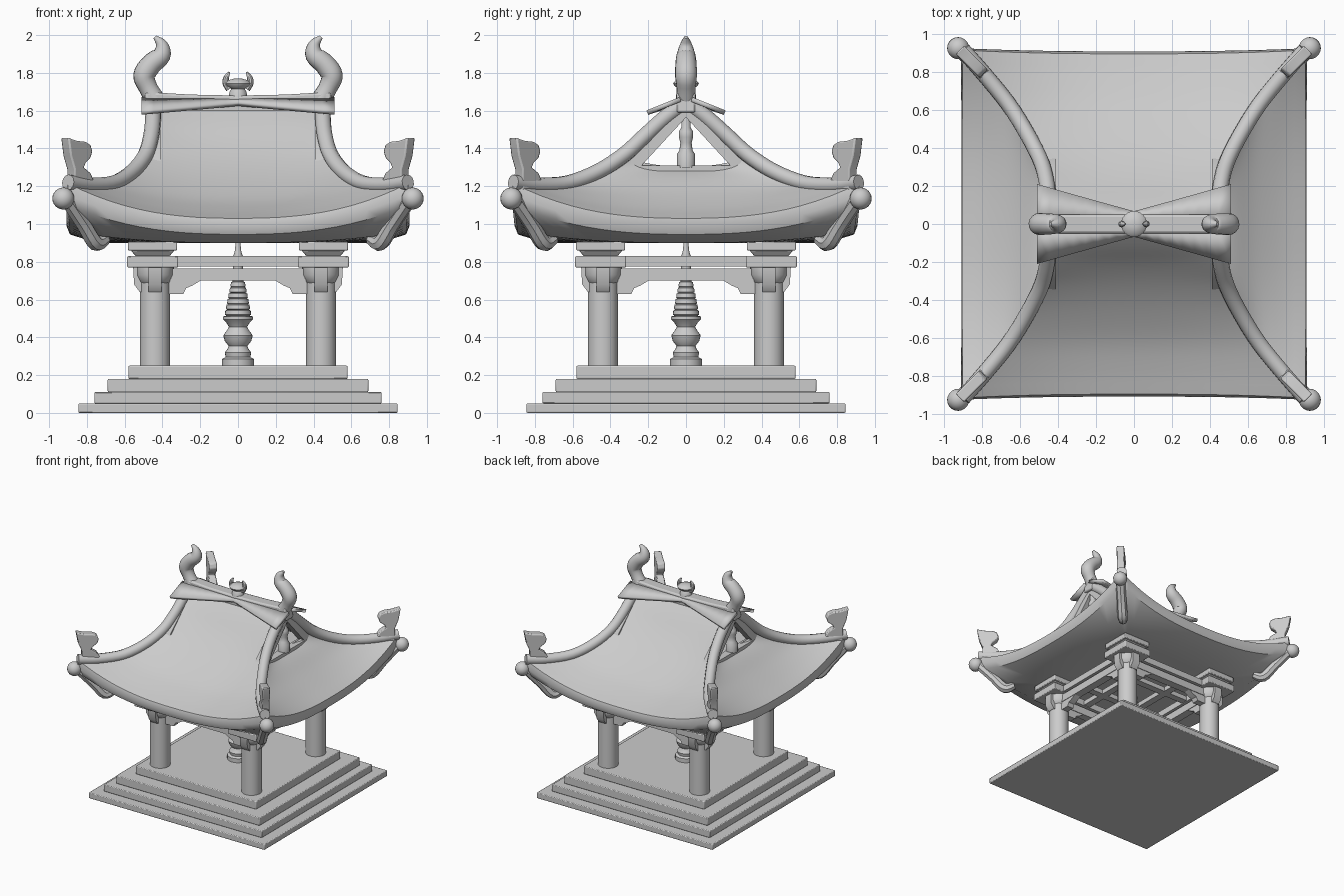
import bpy, bmesh
from math import sqrt, pi, cos, sin
from mathutils import Vector, Matrix

if "Cube" in bpy.data.objects:
    bpy.data.objects.remove(bpy.data.objects["Cube"])

CORNERS = [(1, 1), (-1, 1), (-1, -1), (1, -1)]


def finish(name, bm, angle=0.6, bevel=0.0):
    bmesh.ops.recalc_face_normals(bm, faces=bm.faces)
    me = bpy.data.meshes.new(name)
    bm.to_mesh(me)
    bm.free()
    ob = bpy.data.objects.new(name, me)
    bpy.context.collection.objects.link(ob)
    if bevel:
        m = ob.modifiers.new("bevel", 'BEVEL')
        m.width, m.segments = bevel, 2
    bpy.ops.object.select_all(action='DESELECT')
    ob.select_set(True)
    bpy.context.view_layer.objects.active = ob
    bpy.ops.object.shade_smooth_by_angle(angle=angle)
    return ob


def box(bm, x0, x1, y0, y1, z0, z1):
    mat = Matrix.Translation(((x0 + x1) / 2, (y0 + y1) / 2, (z0 + z1) / 2))
    bmesh.ops.create_cube(bm, size=1, matrix=mat @ Matrix.Diagonal((abs(x1 - x0), abs(y1 - y0), z1 - z0, 1)))


def frustum(bm, x, y, z0, z1, h0, h1):
    mat = Matrix.Translation((x, y, (z0 + z1) / 2)) @ Matrix.Rotation(pi / 4, 4, 'Z')
    bmesh.ops.create_cone(bm, cap_ends=True, segments=4, radius1=h0 * sqrt(2), radius2=h1 * sqrt(2),
                          depth=z1 - z0, matrix=mat)


def prism(bm, pts, to3d, a, b):
    """Extrude a 2D outline between depths a and b; to3d(u, v, depth) places it."""
    lo = [bm.verts.new(to3d(u, v, a)) for u, v in pts]
    hi = [bm.verts.new(to3d(u, v, b)) for u, v in pts]
    bm.faces.new(lo)
    bm.faces.new(hi[::-1])
    for i in range(len(pts)):
        j = (i + 1) % len(pts)
        bm.faces.new((lo[i], hi[i], hi[j], lo[j]))


def spline(pts, n=4):
    p = [Vector(q) for q in pts]
    p = [2 * p[0] - p[1]] + p + [2 * p[-1] - p[-2]]
    out = []
    for i in range(1, len(p) - 2):
        a, b, c, d = p[i - 1:i + 3]
        for k in range(n):
            t = k / n
            out.append(0.5 * (2 * b + (c - a) * t + (2 * a - 5 * b + 4 * c - d) * t * t
                              + (3 * b - a - 3 * c + d) * t ** 3))
    return out + [p[-2]]


def bridge(bm, rings, cap=True):
    n = len(rings[0])
    for a, b in zip(rings, rings[1:]):
        for i in range(n):
            bm.faces.new((a[i], a[(i + 1) % n], b[(i + 1) % n], b[i]))
    if cap:
        bm.faces.new(rings[0])
        bm.faces.new(rings[-1])


def tube(bm, pts, sides=12, n=4):
    """Sweep a circle along (x, y, z, radius) points."""
    s = spline(pts, n)
    p = [v.to_3d() for v in s]
    rings, prev, normal = [], None, None
    for i, q in enumerate(p):
        t = (p[min(i + 1, len(p) - 1)] - p[max(i - 1, 0)]).normalized()
        normal = t.orthogonal().normalized() if prev is None else prev.rotation_difference(t) @ normal
        prev, side = t, t.cross(normal)
        r = max(s[i][3], 0.004)
        rings.append([bm.verts.new(q + r * (cos(2 * pi * k / sides) * normal + sin(2 * pi * k / sides) * side))
                      for k in range(sides)])
    bridge(bm, rings)


def lathe(bm, prof, x=0, y=0, sides=24):
    bridge(bm, [[bm.verts.new((x + r * cos(2 * pi * k / sides), y + r * sin(2 * pi * k / sides), z))
                 for k in range(sides)] for r, z in prof])


# stepped base
bm = bmesh.new()
for h, z0, z1 in [(0.845, 0, 0.05), (0.76, 0.05, 0.11), (0.69, 0.11, 0.18), (0.58, 0.18, 0.25)]:
    box(bm, -h, h, -h, h, z0, z1)
finish("stepped_base", bm, bevel=0.006)

# columns with capitals and bracket blocks
bm, caps = bmesh.new(), bmesh.new()
for sx, sy in CORNERS:
    x, y = 0.44 * sx, 0.44 * sy
    lathe(bm, [(0.08, 0.25), (0.08, 0.72)], x, y)
    lathe(caps, [(0.05, 0.665), (0.082, 0.69), (0.1, 0.73), (0.1, 0.775)], x, y, 16)
    x, y = 0.452 * sx, 0.452 * sy
    frustum(caps, x, y, 0.77, 0.83, 0.135, 0.135)
    frustum(caps, x, y, 0.83, 0.86, 0.09, 0.115)
    frustum(caps, x, y, 0.86, 0.905, 0.13, 0.13)
finish("columns", bm)
finish("column_brackets", caps, bevel=0.006)

# tie beams with curved corner braces, on all four sides
bm = bmesh.new()
brace = [(0.40, 0.71), (0.40, 0.63), (0.29, 0.63), (0.275, 0.66), (0.24, 0.675), (0.19, 0.705)]
outer = [(0.48, 0.77), (0.555, 0.77), (0.55, 0.68), (0.52, 0.64), (0.48, 0.64)]
for s in (-1, 1):
    for swap in (False, True):
        def place(u, v, d, s=s, swap=swap):
            return (s * 0.44 + d, u, v) if swap else (u, s * 0.44 + d, v)
        prism(bm, [(-0.46, 0.70), (0.46, 0.70), (0.46, 0.765), (-0.46, 0.765)], place, -0.035, 0.035)
        prism(bm, [(-0.46, 0.775), (0.46, 0.775), (0.46, 0.83), (-0.46, 0.83)], place, -0.05, 0.05)
        prism(bm, [(-0.46, 0.78), (0.46, 0.78), (0.46, 0.82), (-0.46, 0.82)],
              lambda u, v, d: place(u, v, d - s * 0.26), -0.03, 0.03)
        for m in (-1, 1):
            prism(bm, [(m * u, v) for u, v in brace], place, -0.03, 0.03)
            prism(bm, [(m * u, v) for u, v in outer], place, -0.035, 0.035)
finish("tie_beams", bm)

# central turned pillar
prof = [(0.085, 0.25), (0.085, 0.285), (0.065, 0.295), (0.07, 0.32), (0.055, 0.34), (0.05, 0.355), (0.07, 0.38),
        (0.078, 0.41), (0.06, 0.435), (0.048, 0.455), (0.06, 0.475), (0.08, 0.495), (0.08, 0.51), (0.06, 0.515)]
for i in range(6):
    r, z = 0.07 - 0.006 * i, 0.52 + 0.03 * i
    prof += [(r, z), (r - 0.003, z + 0.022), (r - 0.012, z + 0.026)]
prof += [(0.035, 0.71), (0.022, 0.80), (0.026, 0.83), (0.018, 0.85), (0.012, 0.905)]
bm = bmesh.new()
lathe(bm, prof)
finish("central_pillar", bm)

# roof: front/back panels reach the ridge, side panels stop under the gables
hip_pts = [(0.45, 0.03, 1.62), (0.45, 0.12, 1.55), (0.46, 0.22, 1.46), (0.49, 0.33, 1.36),
           (0.56, 0.47, 1.27), (0.66, 0.63, 1.21), (0.79, 0.79, 1.20), (0.90, 0.915, 1.215)]
front_mid = [(0.03, 1.62), (0.12, 1.53), (0.22, 1.42), (0.33, 1.32), (0.46, 1.225), (0.62, 1.13), (0.77, 1.07),
             (0.895, 1.03)]
side_mid = [(0.42, 1.305), (0.52, 1.25), (0.64, 1.165), (0.78, 1.085), (0.905, 1.03)]
lip = [((0.91, 0.925, 1.16), (0.908, 0.99)), ((0.895, 0.91, 1.10), (0.89, 0.945)),
       ((0.76, 0.76, 0.94), (0.75, 0.90)), ((0.5, 0.5, 0.90), (0.5, 0.90)), ((0.01, 0.01, 0.90), (0.01, 0.90))]
hips = spline(hip_pts) + [Vector(a) for a, b in lip]
tail = [Vector(b) for a, b in lip]
bm = bmesh.new()
N = 24


def panel(hip, mid, swap, sign):
    rows = []
    for h, m in zip(hip, mid):
        along, out = (h.y, h.x) if swap else (h.x, h.y)
        row = []
        for k in range(N + 1):
            s = 2 * k / N - 1
            w = abs(s) ** 2.5
            u, v, z = s * along, sign * (m[0] + (out - m[0]) * w), m[1] + (h.z - m[1]) * w
            row.append(bm.verts.new((v, u, z) if swap else (u, v, z)))
        rows.append(row)
    for a, b in zip(rows, rows[1:]):
        for k in range(N):
            bm.faces.new((a[k], a[k + 1], b[k + 1], b[k]))


for sign in (-1, 1):
    panel(hips, spline(front_mid) + tail, False, sign)
    panel(hips[12:], spline(side_mid) + tail, True, sign)
bmesh.ops.remove_doubles(bm, verts=bm.verts, dist=0.0005)
finish("roof", bm, 0.7)
bm = bmesh.new()
box(bm, -0.45, 0.45, -0.33, 0.33, 1.28, 1.30)
finish("gable_floor", bm)

# hip ridges, corner rafters, corner balls and upswept corner finials
ridge, rafter, ball, fin = [bmesh.new() for _ in range(4)]
flame = [(0.77, 1.20), (0.80, 1.27), (0.835, 1.30), (0.825, 1.325), (0.80, 1.35), (0.79, 1.385), (0.80, 1.42),
         (0.825, 1.435), (0.87, 1.44), (0.917, 1.457), (0.905, 1.36), (0.885, 1.29), (0.885, 1.18)]
for sx, sy in CORNERS:
    tube(ridge, [(sx * x, sy * y, z + 0.005, 0.042) for x, y, z in hip_pts])
    tube(rafter, [(sx * d, sy * d, z, r) for d, z, r in
                  [(0.70, 0.92, 0.03), (0.755, 0.90, 0.042), (0.82, 1.0, 0.04), (0.90, 1.12, 0.04)]], 8)
    bmesh.ops.create_uvsphere(ball, u_segments=20, v_segments=12, radius=0.058,
                              matrix=Matrix.Translation((sx * 0.925, sy * 0.925, 1.135)))
    prism(fin, flame, lambda u, v, d: (sx * (u + d), sy * (u - d), v), -0.022, 0.022)
finish("hip_ridges", ridge)
finish("corner_rafters", rafter)
finish("corner_balls", ball)
finish("corner_finials", fin, bevel=0.008)

# open gable frames with a turned strut
bm, strut = bmesh.new(), bmesh.new()
half = [(0, 1.64), (0.1, 1.57), (0.22, 1.46), (0.34, 1.35), (0.36, 1.28), (0, 1.28), (0, 1.31), (0.235, 1.31),
        (0, 1.565)]
for s in (-1, 1):
    for m in (-1, 1):
        prism(bm, half, lambda u, v, d: (s * d, m * u, v), 0.41, 0.475)
    lathe(strut, [(0.048, 1.30), (0.048, 1.37), (0.035, 1.39), (0.03, 1.43), (0.038, 1.46), (0.038, 1.49),
                  (0.025, 1.51), (0.025, 1.60)], s * 0.44, 0, 16)
finish("gable_frames", bm)
finish("gable_struts", strut)

# main ridge beam and the flared cover boards on either side
bm = bmesh.new()
top = [(0.49, 1.70), (0.42, 1.695), (0.25, 1.685), (0, 1.68), (-0.25, 1.685), (-0.42, 1.695), (-0.49, 1.70)]
prism(bm, [(-0.50, 1.59), (0.50, 1.59)] + top, lambda u, v, d: (u, d, v), -0.05, 0.05)
finish("main_ridge", bm, bevel=0.012)
bm = bmesh.new()
for m in (-1, 1):
    rows = []
    for k in range(17):
        t = k / 8 - 1
        rows.append([bm.verts.new((0.51 * t, m * y, z)) for y, z in
                     [(0.03, 1.66), (0.06 + 0.145 * abs(t), 1.635 - 0.045 * abs(t))]])
    for a, b in zip(rows, rows[1:]):
        bm.faces.new((a[0], a[1], b[1], b[0]))
ob = finish("ridge_cover_boards", bm)
mod = ob.modifiers.new("thickness", 'SOLIDIFY')
mod.thickness, mod.offset = 0.025, 0

# curled ridge-end finials
bm = bmesh.new()
for s in (-1, 1):
    tube(bm, [(s * x, 0, z, r) for x, z, r in
              [(0.435, 1.65, 0.055), (0.475, 1.72, 0.05), (0.497, 1.785, 0.058), (0.46, 1.845, 0.056),
               (0.405, 1.895, 0.05), (0.405, 1.95, 0.032), (0.44, 1.99, 0.01)]], 16)
finish("ridge_end_finials", bm)

# centre ridge ornament: footed bowl with two horns
bm = bmesh.new()
lathe(bm, [(0.05, 1.67), (0.045, 1.70), (0.035, 1.715), (0.06, 1.73), (0.068, 1.745), (0.055, 1.76), (0.02, 1.77)])
for s in (-1, 1):
    tube(bm, [(s * x, 0, z, r) for x, z, r in
              [(0.045, 1.715, 0.02), (0.064, 1.745, 0.018), (0.062, 1.775, 0.015), (0.045, 1.805, 0.005)]], 10)
finish("ridge_ornament", bm)
